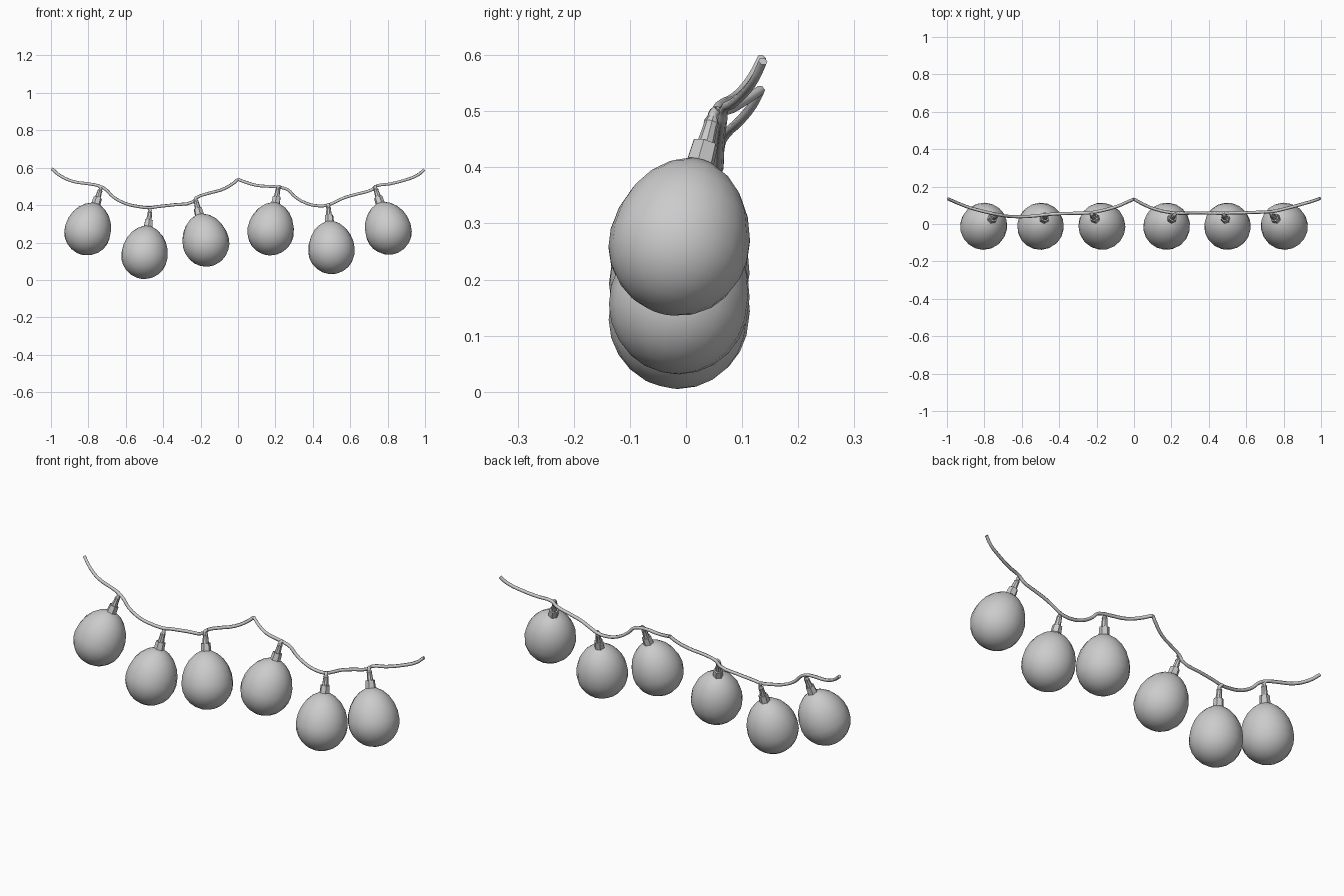
import bpy, bmesh, math
from mathutils import Vector

if "Cube" in bpy.data.objects:
    bpy.data.objects.remove(bpy.data.objects["Cube"])

grey = bpy.data.materials.new("grey")
grey.diffuse_color = (0.6, 0.6, 0.6, 1)
grey.use_nodes = True
grey.node_tree.nodes["Principled BSDF"].inputs["Base Color"].default_value = grey.diffuse_color


def lathe(name, profile, sides, origin, axis, angle):
    """Revolve (radius, height) pairs about the axis starting at origin."""
    bm = bmesh.new()
    rings = []
    for r, h in profile:
        if r == 0:
            rings.append([bm.verts.new((0, 0, h))])
        else:
            rings.append([bm.verts.new((r * math.cos(2 * math.pi * i / sides),
                                        r * math.sin(2 * math.pi * i / sides), h))
                          for i in range(sides)])
    for a, b in zip(rings, rings[1:]):
        for i in range(sides):
            j = (i + 1) % sides
            quad = [a[i % len(a)], a[j % len(a)], b[j % len(b)], b[i % len(b)]]
            bm.faces.new(list(dict.fromkeys(quad)))
    bmesh.ops.recalc_face_normals(bm, faces=bm.faces)
    mesh = bpy.data.meshes.new(name)
    bm.to_mesh(mesh)
    bm.free()
    ob = bpy.data.objects.new(name, mesh)
    bpy.context.collection.objects.link(ob)
    ob.location = origin
    ob.rotation_euler = axis.to_track_quat('Z', 'Y').to_euler()
    mesh.materials.append(grey)
    bpy.ops.object.select_all(action='DESELECT')
    ob.select_set(True)
    bpy.context.view_layer.objects.active = ob
    bpy.ops.object.shade_smooth_by_angle(angle=math.radians(angle))


def tube(name, points, radius):
    """Round cable through the points."""
    cu = bpy.data.curves.new(name, 'CURVE')
    cu.dimensions = '3D'
    cu.bevel_depth = radius
    cu.bevel_resolution = 1
    cu.resolution_u = 3
    cu.use_fill_caps = True
    sp = cu.splines.new('BEZIER')
    sp.bezier_points.add(len(points) - 1)
    for bp, p in zip(sp.bezier_points, points):
        bp.co = p
        bp.handle_left_type = bp.handle_right_type = 'AUTO'
    cu.materials.append(grey)
    bpy.context.collection.objects.link(bpy.data.objects.new(name, cu))


# Egg outline: rounder below the widest ring, longer above it
egg = [(0, -0.126)]
for k in range(1, 12):
    a = math.pi * k / 12 - math.pi / 2
    h = math.sin(a)
    egg.append((0.125 * math.cos(a) ** (1.0 if h < 0 else 1.12), h * (0.126 if h < 0 else 0.163)))
egg.append((0, 0.163))
socket = [(0, 0.145), (0.026, 0.145), (0.023, 0.196), (0, 0.196)]
neck = [(0, 0.19), (0.016, 0.19), (0.0125, 0.232), (0.014, 0.236), (0.009, 0.246), (0, 0.246)]

# Bulbs: centre x, centre z, neck top x, neck top z, cable joint x, cable joint z
bulbs = [(-0.805, 0.257, -0.735, 0.487, -0.745, 0.503),
         (-0.500, 0.131, -0.470, 0.370, -0.480, 0.388),
         (-0.171, 0.197, -0.225, 0.425, -0.215, 0.443),
         (0.174, 0.257, 0.215, 0.490, 0.225, 0.500),
         (0.500, 0.157, 0.483, 0.395, 0.478, 0.402),
         (0.805, 0.261, 0.735, 0.490, 0.735, 0.503)]
for cx, cz, nx, nz, jx, jz in bulbs:
    centre = Vector((cx, -0.013, cz))
    axis = (Vector((nx, 0.048, nz)) - centre).normalized()
    lathe("bulb", egg, 18, centre, axis, 60)
    lathe("socket", socket, 6, centre, axis, 30)
    lathe("neck", neck, 8, centre, axis, 40)
    tip = centre + axis * 0.235
    tube("bulb_lead", [tip, tip + axis * 0.018, (jx, 0.056, jz)], 0.009)

# Two sagging cables meeting at the middle peak
left = [(-0.995, 0.135, 0.594), (-0.95, 0.115, 0.557), (-0.88, 0.088, 0.526),
        (-0.80, 0.066, 0.514), (-0.745, 0.054, 0.503), (-0.705, 0.046, 0.482),
        (-0.67, 0.041, 0.446), (-0.60, 0.039, 0.408), (-0.53, 0.043, 0.392),
        (-0.47, 0.05, 0.386), (-0.43, 0.053, 0.392), (-0.34, 0.057, 0.402),
        (-0.24, 0.059, 0.418), (-0.22, 0.062, 0.440), (-0.165, 0.073, 0.461),
        (-0.085, 0.096, 0.483), (-0.03, 0.12, 0.513), (0, 0.133, 0.538)]
right = [(0, 0.133, 0.538), (0.05, 0.105, 0.519), (0.11, 0.08, 0.504),
         (0.19, 0.062, 0.499), (0.235, 0.058, 0.493), (0.27, 0.057, 0.480),
         (0.295, 0.058, 0.453), (0.36, 0.059, 0.412), (0.43, 0.058, 0.396),
         (0.48, 0.058, 0.400), (0.52, 0.059, 0.417), (0.57, 0.06, 0.440),
         (0.64, 0.062, 0.460), (0.715, 0.065, 0.482), (0.74, 0.067, 0.502),
         (0.81, 0.082, 0.513), (0.89, 0.104, 0.533), (0.96, 0.124, 0.560),
         (0.995, 0.137, 0.589)]
tube("left_cable", left, 0.0085)
tube("right_cable", right, 0.0085)
